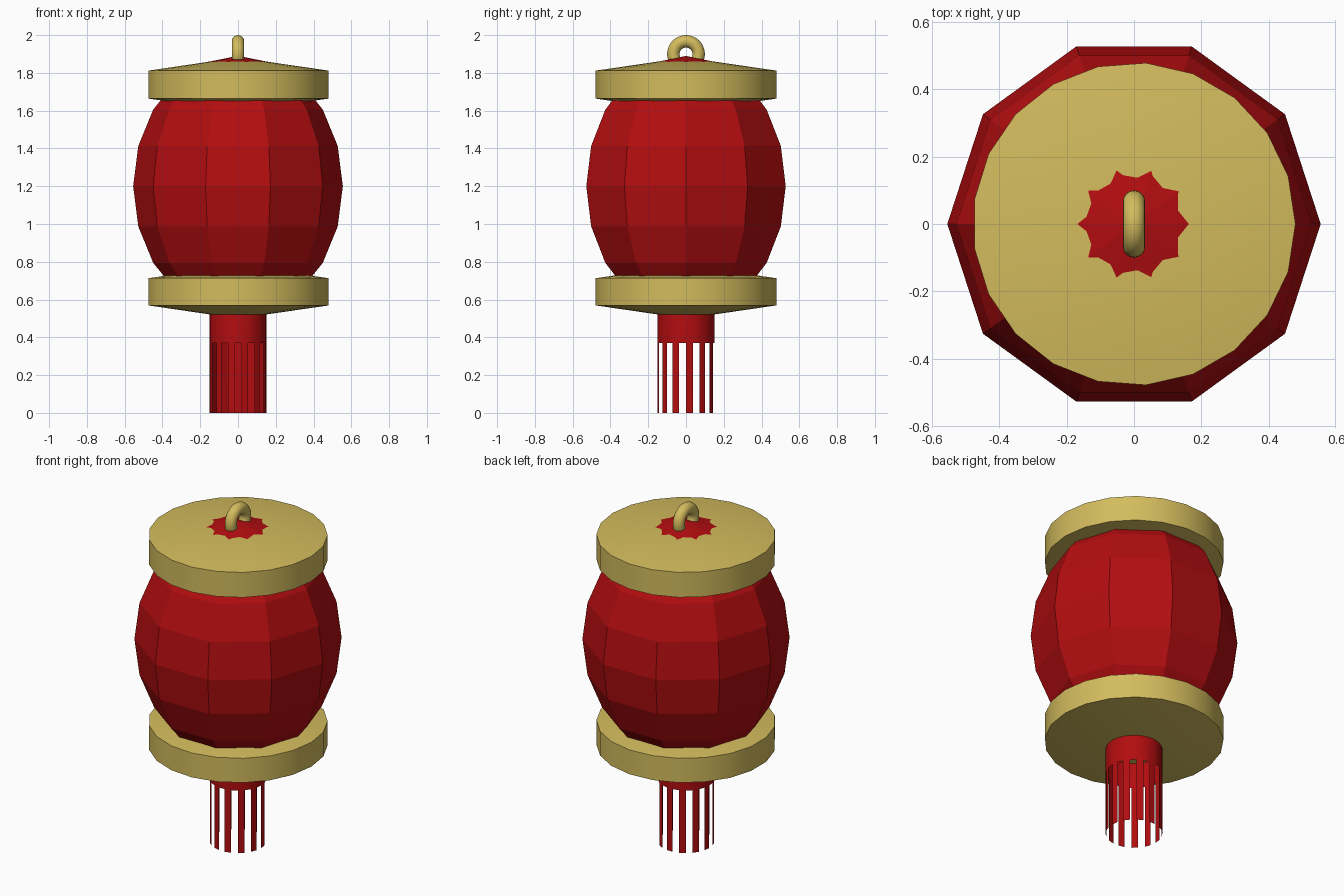
import bpy, bmesh
from math import sin, cos, pi, radians

if "Cube" in bpy.data.objects:
    bpy.data.objects.remove(bpy.data.objects["Cube"])


def material(name, colour):
    m = bpy.data.materials.new(name)
    m.diffuse_color = (*colour, 1)
    m.use_nodes = True
    m.node_tree.nodes["Principled BSDF"].inputs["Base Color"].default_value = m.diffuse_color
    return m


RED = material("red", (0.45, 0.004, 0.005))
GOLD = material("gold", (0.65, 0.5, 0.11))


def add_object(name, bm, mat):
    bmesh.ops.recalc_face_normals(bm, faces=bm.faces)
    mesh = bpy.data.meshes.new(name)
    bm.to_mesh(mesh)
    bm.free()
    ob = bpy.data.objects.new(name, mesh)
    bpy.context.collection.objects.link(ob)
    mesh.materials.append(mat)
    return ob


def smooth(ob):
    bpy.ops.object.select_all(action='DESELECT')
    ob.select_set(True)
    bpy.context.view_layer.objects.active = ob
    bpy.ops.object.shade_smooth_by_angle(angle=radians(30))


def lathe(name, profile, sides, mat):
    """Closed solid of revolution whose profile starts and ends on the axis."""
    bm = bmesh.new()
    rings = []
    for r, z in profile:
        n = sides if r > 0 else 1
        rings.append([bm.verts.new((r * cos(2 * pi * i / sides), r * sin(2 * pi * i / sides), z))
                      for i in range(n)])
    for a, b in zip(rings, rings[1:]):
        for i in range(sides):
            j = (i + 1) % sides
            corners = [a[i % len(a)], a[j % len(a)], b[j % len(b)], b[i % len(b)]]
            bm.faces.new(list(dict.fromkeys(corners)))
    return add_object(name, bm, mat)


# Faceted ten-sided paper body, a stretched sphere
body = [(0.555 * sin(pi * i / 10) if 0 < i < 10 else 0, 1.2 - 0.69 * cos(pi * i / 10))
        for i in range(11)]
lathe("lantern_body", body, 10, RED)

# Shallow-coned end caps
for name, z0, z1 in (("top_cap", 1.664, 1.812), ("bottom_cap", 0.569, 0.713)):
    smooth(lathe(name, [(0, z0 - 0.0695), (0.48, z0), (0.48, z1), (0, z1 + 0.0695)], 21, GOLD))

# Hanging ring, standing in the y-z plane
bpy.ops.mesh.primitive_torus_add(major_segments=32, minor_segments=16, major_radius=0.067,
                                 minor_radius=0.033, location=(0, 0, 1.9),
                                 rotation=(0, pi / 2, 0))
ring = bpy.context.object
ring.name = "hanging_ring"
ring.data.materials.append(GOLD)
smooth(ring)

# Tassel: open collar with every second face continued down as a strip
SIDES = 26
bm = bmesh.new()
rows = [[bm.verts.new((0.152 * cos(2 * pi * i / SIDES), 0.152 * sin(2 * pi * i / SIDES), z))
         for i in range(SIDES)] for z in (0, 0.37, 0.53)]
for i in range(SIDES):
    j = (i + 1) % SIDES
    bm.faces.new((rows[1][i], rows[1][j], rows[2][j], rows[2][i]))
    if i % 2 == 0:
        bm.faces.new((rows[0][i], rows[0][j], rows[1][j], rows[1][i]))
smooth(add_object("tassel", bm, RED))
